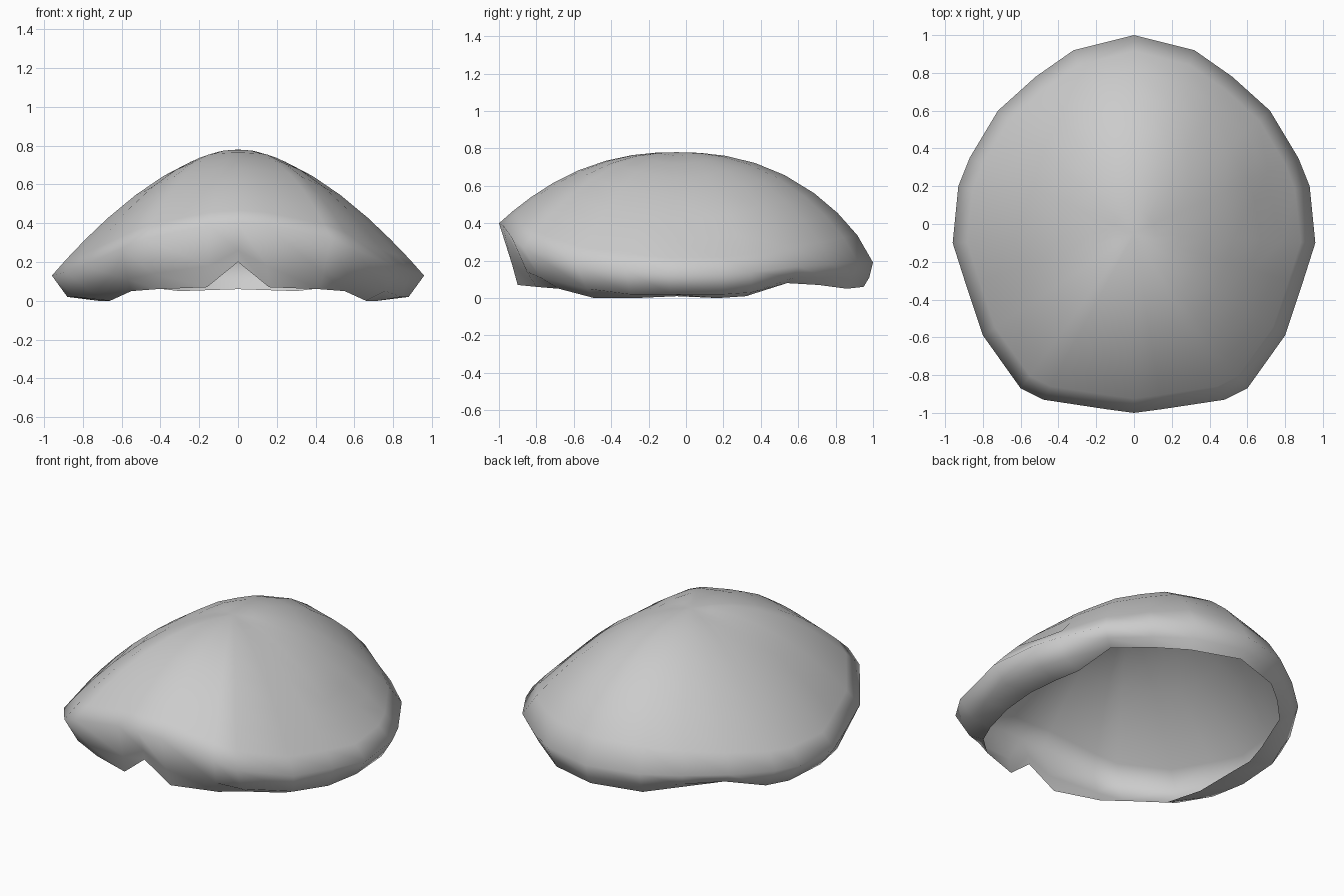
import bpy, bmesh, math
from mathutils import Vector

if "Cube" in bpy.data.objects:
    bpy.data.objects.remove(bpy.data.objects["Cube"])

# Half-outline stations, front to back: widest rim, lower edge, inner lip (x, y, z each)
STATIONS = [
    ((0.00, -1.00, 0.41), (0.00, -0.94, 0.27), (0.00, -0.93, 0.21)),
    ((0.15, -0.98, 0.40), (0.15, -0.93, 0.19), (0.16, -0.90, 0.08)),
    ((0.48, -0.93, 0.33), (0.44, -0.85, 0.15), (0.42, -0.80, 0.07)),
    ((0.60, -0.87, 0.28), (0.57, -0.78, 0.12), (0.55, -0.68, 0.06)),
    ((0.80, -0.59, 0.19), (0.76, -0.53, 0.06), (0.66, -0.49, 0.01)),
    ((0.89, -0.32, 0.16), (0.84, -0.30, 0.03), (0.72, -0.27, 0.01)),
    ((0.96, -0.10, 0.14), (0.88, -0.08, 0.03), (0.73, -0.05, 0.02)),
    ((0.93, 0.20, 0.14), (0.86, 0.20, 0.03), (0.72, 0.17, 0.01)),
    ((0.87, 0.35, 0.15), (0.80, 0.35, 0.04), (0.68, 0.32, 0.02)),
    ((0.72, 0.60, 0.18), (0.68, 0.58, 0.12), (0.63, 0.54, 0.09)),
    ((0.52, 0.78, 0.19), (0.50, 0.75, 0.12), (0.47, 0.71, 0.08)),
    ((0.32, 0.92, 0.20), (0.31, 0.89, 0.12), (0.30, 0.86, 0.06)),
    ((0.00, 1.00, 0.20), (0.00, 0.98, 0.12), (0.00, 0.95, 0.07)),
]
LEVELS = [0.12, 0.25, 0.4, 0.55, 0.7, 0.82, 0.92]
TOP = Vector((0, -0.05, 0.79))


def column(station, side):
    """Points from near the crown down over the rim to the inner lip."""
    rim, low, lip = [Vector((side * p[0], p[1], p[2])) for p in station]
    a = 1.7 + 0.6 * rim.y ** 2
    b = 1 - 0.2 * max(rim.y, 0) ** 2
    pts = []
    for s in LEVELS:
        p = TOP.lerp(rim, s)
        p.z = rim.z + (TOP.z - rim.z) * (1 - s ** a) ** b
        pts.append(p)
    pts += [rim, low, lip]
    # Shallow dent on the right flank
    for p in pts:
        d = (p - Vector((0.73, 0.12, 0.34))).length
        p.x -= 0.05 * math.exp(-(d / 0.11) ** 2)
    return pts


# Shell: radial loft, right half forward then mirrored half back
cols = [column(s, 1) for s in STATIONS]
cols += [column(s, -1) for s in reversed(STATIONS[1:-1])]
bm = bmesh.new()
crown = bm.verts.new(TOP)
rows = [[bm.verts.new(p) for p in c] for c in cols]
for i, c in enumerate(rows):
    n = rows[(i + 1) % len(rows)]
    bm.faces.new((crown, c[0], n[0]))
    for k in range(len(c) - 1):
        bm.faces.new((c[k], c[k + 1], n[k + 1], n[k]))
bmesh.ops.recalc_face_normals(bm, faces=bm.faces)
if crown.normal.z < 0 and sum(f.normal.z for f in crown.link_faces) < 0:
    bmesh.ops.reverse_faces(bm, faces=bm.faces)
for f in bm.faces:
    f.smooth = True
# Sit exactly on the ground
low = min(v.co.z for v in bm.verts)
bmesh.ops.translate(bm, verts=bm.verts, vec=(0, 0, -low))
mesh = bpy.data.meshes.new("domed_shell")
bm.to_mesh(mesh)
bm.free()
shell = bpy.data.objects.new("domed_shell", mesh)
bpy.context.collection.objects.link(shell)
